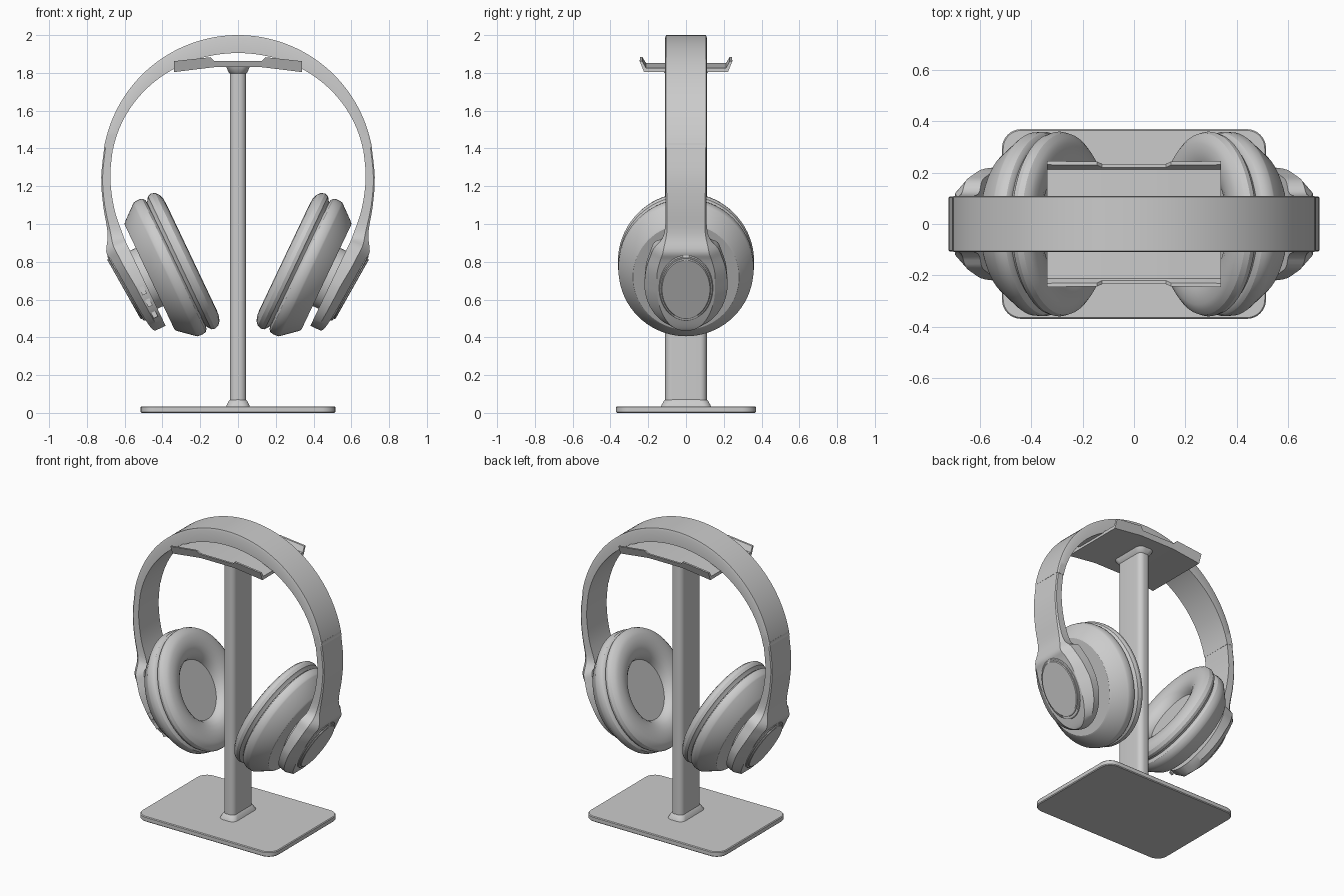
import bpy, bmesh
from math import sin, cos, pi, radians, sqrt

if "Cube" in bpy.data.objects:
    bpy.data.objects.remove(bpy.data.objects["Cube"])

TILT = radians(25.4)
CX, CZ = 0.246, 0.825          # centre of the ear pad face


def loft(name, loops, angle=30):
    """Skin a list of equal-length closed loops and cap both ends."""
    bm = bmesh.new()
    rings = [[bm.verts.new(p) for p in loop] for loop in loops]
    n = len(rings[0])
    for a, b in zip(rings, rings[1:]):
        for i in range(n):
            j = (i + 1) % n
            bm.faces.new((a[i], a[j], b[j], b[i]))
    bm.faces.new(rings[0])
    bm.faces.new(rings[-1])
    bmesh.ops.recalc_face_normals(bm, faces=bm.faces)
    me = bpy.data.meshes.new(name)
    bm.to_mesh(me)
    bm.free()
    ob = bpy.data.objects.new(name, me)
    bpy.context.collection.objects.link(ob)
    bpy.ops.object.select_all(action='DESELECT')
    ob.select_set(True)
    bpy.context.view_layer.objects.active = ob
    bpy.ops.object.shade_smooth_by_angle(angle=radians(angle))
    return ob


def rrect(hx, hy, r, z, n=8):
    """Rounded rectangle loop at height z."""
    pts = []
    for k, (sx, sy) in enumerate(((1, 1), (-1, 1), (-1, -1), (1, -1))):
        for i in range(n + 1):
            a = pi / 2 * (k + i / n)
            pts.append((sx * (hx - r) + r * cos(a), sy * (hy - r) + r * sin(a), z))
    return pts


def tilted(n, d):
    """Ear cup coordinates (n outward along axis, d up along the face) to x, z."""
    return CX + n * cos(TILT) + d * sin(TILT), CZ - n * sin(TILT) + d * cos(TILT)


def turned(name, s, profile, ratio, slope=0.0, seg=72):
    """Elliptical turning about the cup axis; profile holds (n, radius)."""
    loops = []
    for n, r in profile:
        loop = []
        for i in range(seg):
            a = 2 * pi * i / seg
            d = r * cos(a)
            x, z = tilted(n + slope * d, d)
            loop.append((s * x, r * ratio * sin(a), z))
        loops.append(loop)
    return loft(name, loops)


def strap(s, ox, oz, ix, iz, w, f, m):
    """Band cross-section: flat inside, chamfered outside."""
    mx, mz = ix + (ox - ix) * m, iz + (oz - iz) * m
    return [(s * ix, -w, iz), (s * ix, w, iz), (s * mx, w, mz),
            (s * ox, f * w, oz), (s * ox, -f * w, oz), (s * mx, -w, mz)]


def spline(keys, steps=6):
    """Catmull-Rom interpolation of tuples."""
    k = [keys[0]] + keys + [keys[-1]]
    out = []
    for p0, p1, p2, p3 in zip(k, k[1:], k[2:], k[3:]):
        for i in range(steps):
            t = i / steps
            out.append(tuple(0.5 * (2 * b + (c - a) * t + (2 * a - 5 * b + 4 * c - e) * t * t
                                    + (3 * b - a - 3 * c + e) * t ** 3)
                             for a, b, c, e in zip(p0, p1, p2, p3)))
    return out + [keys[-1]]


# Stand: base plate, post and collars
loft("base_plate", [rrect(0.51, 0.365, 0.07, 0), rrect(0.515, 0.37, 0.075, 0.005),
                    rrect(0.515, 0.37, 0.075, 0.03), rrect(0.51, 0.365, 0.07, 0.035)])
loft("post", [rrect(0.043, 0.11, 0.035, 0.03), rrect(0.043, 0.11, 0.035, 1.835)])
collar = ((0.062, 0.132, 0.0), (0.059, 0.129, 0.008), (0.05, 0.118, 0.028), (0.043, 0.11, 0.036))
loft("bottom_collar", [rrect(x, y, 0.04, 0.034 + h) for x, y, h in collar])
loft("top_collar", [rrect(x, y, 0.04, 1.832 - h) for x, y, h in collar])

# Cradle: bent plate with upturned lips, lower in the middle
half = [(0.34, 1.804, 0.058), (0.145, 1.828, 0.055), (0.125, 1.83, 0.032)]
sections = []
for x, z, h in half + [(-x, z, h) for x, z, h in reversed(half)]:
    k = 0.4 * h
    sections.append([(x, -0.222, z), (x, 0.222, z), (x, 0.222 + k, z + h), (x, 0.208 + k, z + h),
                     (x, 0.212, z + 0.022), (x, -0.212, z + 0.022),
                     (x, -0.208 - k, z + h), (x, -0.222 - k, z + h)])
loft("cradle", sections, 15)

# Headband arc, padded thicker at the crown
arc = []
for i in range(65):
    a = radians(-80 + 160 * i / 64)
    t = 0.047 + 0.048 * cos(a) ** 2
    arc.append(strap(1, 0.72 * sin(a), 1.28 + 0.72 * cos(a),
                     (0.72 - t) * sin(a), 1.28 + (0.72 - t) * cos(a), 0.11, 0.96, 0.85))
loft("headband", arc)

# Arm keys: outer x, z, inner x, z, half width, shoulder fraction, edge fraction
arm_keys = [(0.705, 1.43, 0.66, 1.42, 0.108, 0.95, 0.85),
            (0.724, 1.25, 0.676, 1.25, 0.108, 0.95, 0.85),
            (0.714, 1.10, 0.655, 1.08, 0.108, 0.94, 0.85),
            (0.690, 0.95, 0.608, 0.94, 0.116, 0.88, 0.8)]
for d, w in ((0.22, 0.168), (0.165, 0.19), (0.09, 0.212)):
    arm_keys.append((*tilted(0.38 + 0.07 * d, d), *tilted(0.28, d), w, 0.72, 0.6))
for i in range(9):                                   # round paddle end
    a = pi / 2 * i / 8.3
    d, w = -0.27 * sin(a), 0.22 * cos(a)
    drop = 0.02 * (i / 8) ** 3
    arm_keys.append((*tilted(0.38 + 0.07 * d - drop, d), *tilted(0.28, d), w, 0.7, 0.55))

# Ear cups, pads, arms and caps for both sides
for side, s in (("right", 1), ("left", -1)):
    loft(side + "_arm", [strap(s, *k) for k in spline(arm_keys, 4)])
    turned(side + "_ear_pad", s,
           [(0.075, 0.195), (0.06, 0.2), (0.035, 0.215), (0.015, 0.24), (0.003, 0.275),
            (0, 0.31), (0.003, 0.345), (0.012, 0.37), (0.028, 0.389), (0.05, 0.396),
            (0.07, 0.39), (0.085, 0.368), (0.1, 0.36)], 0.91)
    turned(side + "_cup_housing", s,
           [(0.088, 0.362), (0.092, 0.378), (0.102, 0.39), (0.118, 0.395), (0.15, 0.393),
            (0.158, 0.388), (0.24, 0.318), (0.246, 0.308)], 0.91)
    turned(side + "_pivot", s, [(0.23, 0.17), (0.3, 0.17)], 0.85)
    turned(side + "_cap_ring", s, [(0.36, 0.198), (0.384, 0.198), (0.388, 0.192), (0.388, 0.18)], 0.72, 0.07)
    turned(side + "_cap", s, [(0.36, 0.182), (0.393, 0.182), (0.397, 0.176)], 0.72, 0.07)

# Control buttons on the front edge of the left paddle
for i, d in enumerate((-0.05, -0.12, -0.185)):
    x, z = tilted(0.308, d)
    y = -0.22 * sqrt(1 - (d / 0.27) ** 2)
    bpy.ops.mesh.primitive_cube_add(size=1, location=(-x, y, z), rotation=(0, -TILT, 0))
    b = bpy.context.object
    b.name = "control_button_%d" % (i + 1)
    b.scale = (0.025, 0.014, 0.045)
